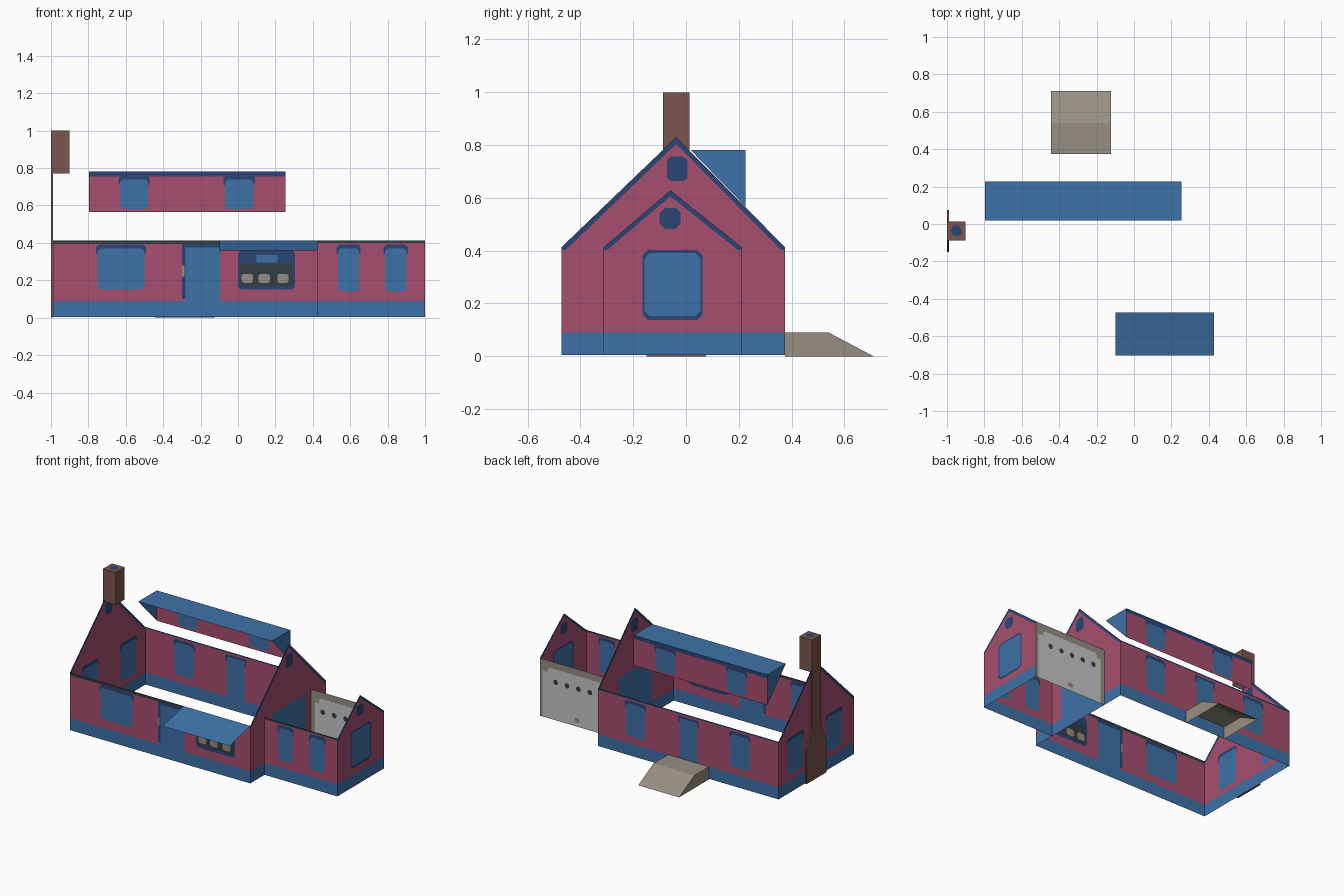
import bpy, bmesh, math
from mathutils import Vector

if "Cube" in bpy.data.objects:
    bpy.data.objects.remove(bpy.data.objects["Cube"])

MATS = []


def material(name, r, g, b):
    m = bpy.data.materials.new(name)
    lin = [((c / 255 + 0.055) / 1.055) ** 2.4 for c in (r, g, b)]
    m.diffuse_color = (*lin, 1)
    m.use_nodes = True
    m.node_tree.nodes["Principled BSDF"].inputs["Base Color"].default_value = m.diffuse_color
    MATS.append(m)
    return len(MATS) - 1


PINK = material("rose_wall", 168, 79, 111)
BLUE = material("blue_paint", 62, 114, 168)
NAVY = material("navy_trim", 43, 69, 117)
BROWN = material("chimney_brown", 123, 85, 77)
BEIGE = material("stone_beige", 150, 143, 130)
GREY = material("light_grey", 198, 198, 198)
DARK = material("charcoal", 50, 61, 66)


def finish(name, bm):
    me = bpy.data.meshes.new(name)
    bm.to_mesh(me)
    bm.free()
    for m in MATS:
        me.materials.append(m)
    ob = bpy.data.objects.new(name, me)
    bpy.context.collection.objects.link(ob)
    return ob


def rect(a, b, lo, hi):
    return [(a, lo), (b, lo), (b, hi), (a, hi)]


def rounded(a, b, lo, hi, c=0.015):
    return [(a + c, lo), (b - c, lo), (b, lo + c), (b, hi - c),
            (b - c, hi), (a + c, hi), (a, hi - c), (a, lo + c)]


def window(a, b, lo, hi):
    # navy surround at the head, blue pane below
    return [(NAVY, rounded(a - 0.008, b + 0.008, hi - 0.05, hi + 0.012)),
            (BLUE, rounded(a, b, lo, hi - 0.01))]


def framed(a, b, lo, hi):
    return [(NAVY, rounded(a, b, lo, hi, 0.02)),
            (BLUE, rounded(a + 0.008, b - 0.008, lo + 0.015, hi - 0.012, 0.02))]


def inside(p, poly):
    return all((b[0] - a[0]) * (p[1] - a[1]) - (b[1] - a[1]) * (p[0] - a[0]) > 0
               for a, b in zip(poly, poly[1:] + poly[:1]))


def wall(name, axis, at, outline, out, details, base=PINK):
    """Single-sheet wall; convex counter-clockwise details are cut into it."""
    bm = bmesh.new()
    bm.faces.new([bm.verts.new((u, v, 0)) for u, v in outline])
    for _, poly in details:
        for a, b in zip(poly, poly[1:] + poly[:1]):
            # cut only faces near the detail
            lo = [min(p[i] for p in poly) - 1e-4 for i in (0, 1)]
            hi = [max(p[i] for p in poly) + 1e-4 for i in (0, 1)]
            near = [f for f in bm.faces
                    if all(max(w.co[i] for w in f.verts) > lo[i] and
                           min(w.co[i] for w in f.verts) < hi[i] for i in (0, 1))]
            geom = near + list({e for f in near for e in f.edges}) + \
                list({w for f in near for w in f.verts})
            bmesh.ops.bisect_plane(bm, geom=geom, dist=1e-5, plane_co=(*a, 0),
                                   plane_no=(b[1] - a[1], a[0] - b[0], 0))
    for f in bm.faces:
        c = f.calc_center_median()
        f.material_index = base
        for mat, poly in details:
            if inside(c, poly):
                f.material_index = mat
    for w in bm.verts:
        u, v, _ = w.co
        w.co = (at, u, v) if axis == 'x' else (u, at, v)
    bm.normal_update()
    for f in bm.faces:
        if f.normal['xyz'.index(axis)] * out < 0:
            f.normal_flip()
    return finish(name, bm)


def sheet(name, faces, mat):
    bm = bmesh.new()
    for pts in faces:
        bm.faces.new([bm.verts.new(p) for p in pts]).material_index = mat
    bmesh.ops.remove_doubles(bm, verts=bm.verts, dist=1e-5)
    return finish(name, bm)


Z0, EAVE, PL = 0.004, 0.413, 0.09
X0, X1, X2 = -0.99, 0.427, 1.0
Y0, Y1, YM, APEX = -0.472, 0.375, -0.037, 0.83      # main block
A0, A1, AM, AAPEX = -0.312, 0.211, -0.059, 0.628    # annex


def gable(y0, y1, ym, apex):
    return [(y0, Z0), (y1, Z0), (y1, EAVE), (ym, apex), (y0, EAVE)]


def rake(y0, y1, ym, apex, t=0.026):
    # navy boards along both sloping edges
    return [(NAVY, [(y0, EAVE - t), (ym, apex - t), (ym, apex), (y0, EAVE)]),
            (NAVY, [(ym, apex - t), (y1, EAVE - t), (y1, EAVE), (ym, apex)]),
            (PINK, rect(y0, y1, PL, EAVE - 0.01))]


def plinth(a, b):
    return [(BLUE, rect(a, b, Z0, PL))]


# main front wall: window, door, shop window
front = plinth(X0, X1) + [(DARK, rect(X0, X1, 0.393, EAVE))]
front += window(-0.75, -0.5, 0.15, 0.38)
front += [(NAVY, rect(-0.3, -0.09, 0.35, 0.393)), (NAVY, rect(-0.3, -0.28, 0.1, 0.35)),
          (BEIGE, rect(-0.3, -0.285, 0.22, 0.28)), (BLUE, rect(-0.28, -0.095, Z0, 0.375))]
front += [(NAVY, rounded(0.0, 0.305, 0.15, 0.36)), (DARK, rect(0.01, 0.295, 0.17, 0.29)),
          (BLUE, rect(0.1, 0.21, 0.295, 0.335))]
front += [(BEIGE, rounded(x, x + 0.06, 0.185, 0.235, 0.01)) for x in (0.02, 0.11, 0.21)]
wall("main_front_wall", 'y', Y0, rect(X0, X1, Z0, EAVE), -1, front)

# main back wall: two windows and a door above the ramp
back = plinth(X0, X1) + [(NAVY, rect(X0, X1, EAVE - 0.01, EAVE))]
back += window(-0.76, -0.61, 0.14, 0.38) + window(0.06, 0.21, 0.14, 0.38)
back += [(NAVY, rect(-0.36, -0.2, 0.34, 0.39)), (BLUE, rect(-0.35, -0.21, Z0, 0.375))]
wall("main_back_wall", 'y', Y1, rect(X0, X1, Z0, EAVE), 1, back)

# main gables
attic = [(NAVY, rounded(-0.072, 0.005, 0.663, 0.757))]
left = rake(Y0, Y1, YM, APEX) + plinth(Y0, Y1) + attic
left += window(-0.33, -0.16, 0.13, 0.385) + window(0.1, 0.27, 0.13, 0.385)
wall("left_gable", 'x', X0, gable(Y0, Y1, YM, APEX), -1, left)
right = rake(Y0, Y1, YM, APEX) + plinth(Y0, Y1) + attic
right += [(BLUE, rect(-0.22, 0.15, Z0, 0.4))]
wall("right_gable", 'x', X1, gable(Y0, Y1, YM, APEX), 1, right)

# annex front and end walls
afront = plinth(X1, X2) + [(DARK, rect(X1, X2, 0.4, EAVE))]
afront += window(0.535, 0.648, 0.14, 0.38) + window(0.785, 0.9, 0.14, 0.38)
wall("annex_front_wall", 'y', A0, rect(X1, X2, Z0, EAVE), -1, afront)
aend = rake(A0, A1, AM, AAPEX, 0.022) + plinth(A0, A1)
aend += [(NAVY, rounded(-0.1, -0.02, 0.483, 0.562, 0.02))] + framed(-0.165, 0.063, 0.137, 0.403)
wall("annex_gable", 'x', X2, gable(A0, A1, AM, AAPEX), 1, aend)

# annex back wall: grey boarded panel on stone
panel = [(GREY, rect(X1 + 0.03, X2 - 0.02, Z0, 0.33)),
         (GREY, rounded(X1 + 0.06, X2 - 0.06, 0.325, 0.365))]
panel += [(DARK, rounded(x, x + 0.035, 0.255, 0.29, 0.01)) for x in (0.5, 0.59, 0.68, 0.77, 0.86)]
panel += [(BEIGE, rounded(0.69, 0.73, 0.03, 0.065, 0.01))]
wall("annex_back_wall", 'y', A1, rect(X1, X2, Z0, EAVE), 1, panel, BEIGE)

# dormer
DX0, DX1, DY0, DY1, DZ0, DZ1 = -0.797, 0.253, 0.018, 0.226, 0.566, 0.781
dorm = [(NAVY, rect(DX0, DX1, 0.755, DZ1))]
dorm += window(-0.63, -0.48, 0.58, 0.75) + window(-0.07, 0.083, 0.58, 0.75)
wall("dormer_wall", 'y', DY1, rect(DX0, DX1, DZ0, DZ1), 1, dorm)
sheet("dormer_roof", [[(DX0, DY0, DZ1), (DX1, DY0, DZ1), (DX1, DY1, DZ1), (DX0, DY1, DZ1)]], BLUE)
sheet("dormer_cheeks", [[(DX1, DY0, DZ1), (DX1, DY1, DZ0), (DX1, DY1, DZ1)],
                        [(DX0, DY0, DZ1), (DX0, DY1, DZ1), (DX0, DY1, DZ0)]], BLUE)

# awning
sheet("awning", [[(-0.1, -0.702, 0.358), (X1, -0.702, 0.358), (X1, Y0, EAVE), (-0.1, Y0, EAVE)]], BLUE)

# ramp
prof = [(Y1, 0), (0.71, 0), (0.54, PL), (Y1, PL)]
ra, rb = -0.443, -0.122
sheet("ramp", [[(rb, y, z) for y, z in prof], [(ra, y, z) for y, z in prof[::-1]],
               [(ra, 0.71, 0), (rb, 0.71, 0), (rb, 0.54, PL), (ra, 0.54, PL)],
               [(ra, 0.54, PL), (rb, 0.54, PL), (rb, Y1, PL), (ra, Y1, PL)]], BEIGE)

# chimney: thin breast on the left gable, stack above the roof
CY0, CY1, CX0, CX1 = -0.087, 0.013, -1.0, -0.9
breast = [(0.075, 0), (0.075, 0.23), (CY1, 0.36), (CY1, 0.78),
          (CY0, 0.78), (CY0, 0.36), (-0.149, 0.23), (-0.149, 0)]
faces = [[(CX0, y, z) for y, z in breast]]
for (ya, za), (yb, zb) in zip(breast, breast[1:] + breast[:1]):
    if not za == zb == 0.78:
        faces.append([(X0, ya, za), (X0, yb, zb), (CX0, yb, zb), (CX0, ya, za)])
sheet("chimney_breast", faces, BROWN)
ring = [(CX0, CY0), (CX1, CY0), (CX1, CY1), (CX0, CY1)]
stack = [[(*a, 0.77), (*b, 0.77), (*b, 1.0), (*a, 1.0)] for a, b in zip(ring, ring[1:] + ring[:1])]
stack.append([(*a, 1.0) for a in ring])
sheet("chimney_stack", stack, BROWN)
sheet("flue_opening", [[(-0.95 + 0.03 * math.cos(i * math.pi / 4 + 0.39),
                         -0.037 + 0.03 * math.sin(i * math.pi / 4 + 0.39), 1.001)
                        for i in range(8)]], NAVY)
